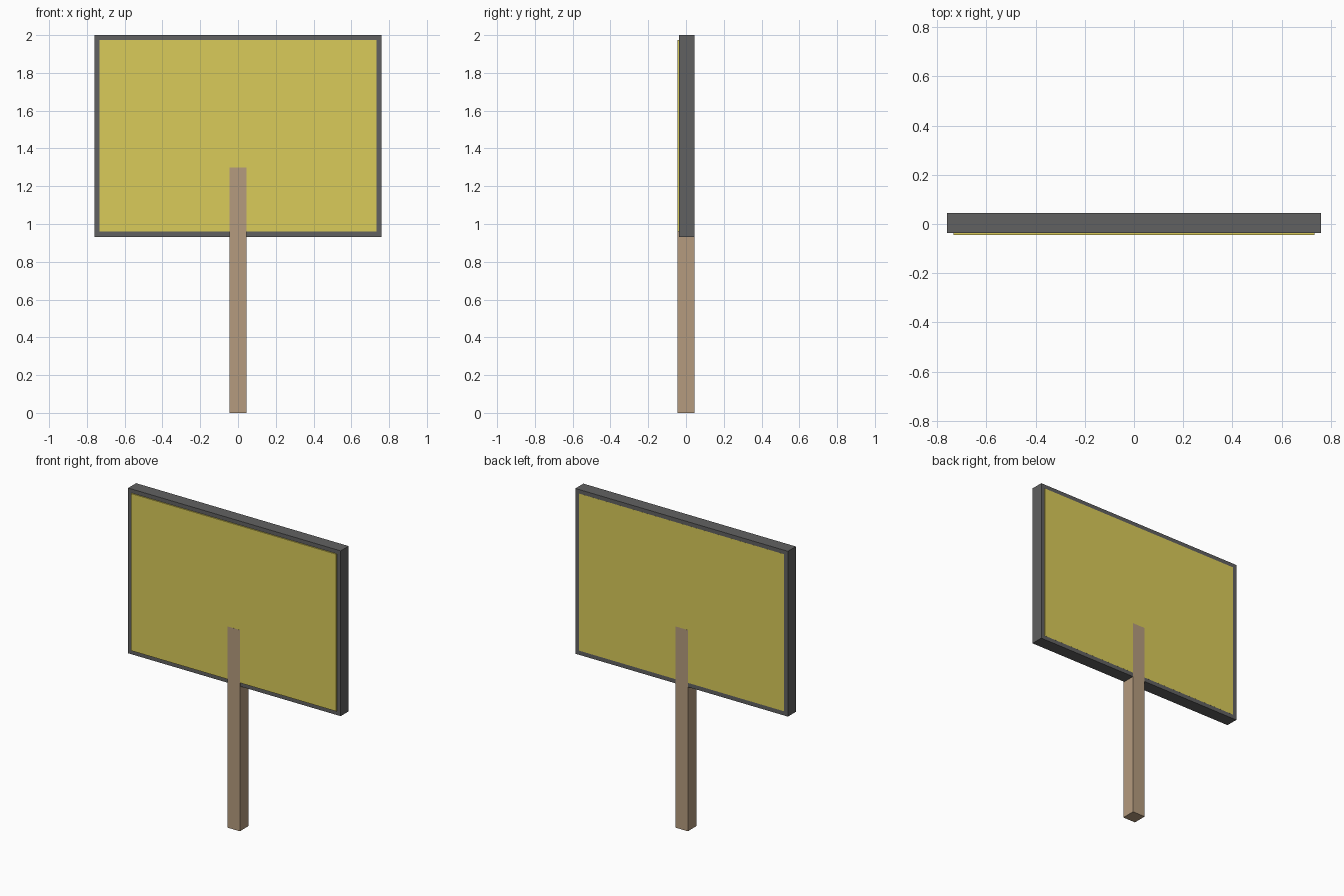
import bpy

if "Cube" in bpy.data.objects:
    bpy.data.objects.remove(bpy.data.objects["Cube"])


def material(name, color):
    mat = bpy.data.materials.new(name)
    mat.diffuse_color = color
    mat.use_nodes = True
    mat.node_tree.nodes["Principled BSDF"].inputs["Base Color"].default_value = mat.diffuse_color
    return mat


def box(name, x, y, z, mat=None):
    """Box from (min, max) ranges on each axis."""
    ranges = (x, y, z)
    bpy.ops.mesh.primitive_cube_add(size=1, location=[(a + b) / 2 for a, b in ranges])
    obj = bpy.context.object
    obj.name = name
    obj.scale = [b - a for a, b in ranges]
    bpy.ops.object.transform_apply(location=False, rotation=False, scale=True)
    if mat:
        obj.data.materials.append(mat)
    return obj


wood = material("wood", (0.46, 0.33, 0.21, 1))
yellow = material("yellow_paint", (0.70, 0.60, 0.10, 1))
dark = material("dark_frame", (0.12, 0.12, 0.12, 1))

# Square post, running up into the board
box("post", (-0.045, 0.045), (-0.045, 0.045), (0, 1.30), wood)

# Dark backing board that shows as a border round the panel
box("board", (-0.76, 0.76), (-0.037, 0.0445), (0.932, 2.0), dark)

# Yellow sign panel, proud of the board in front and flush at the back
box("sign_panel", (-0.733, 0.733), (-0.0445, 0.0448), (0.959, 1.974), yellow)
